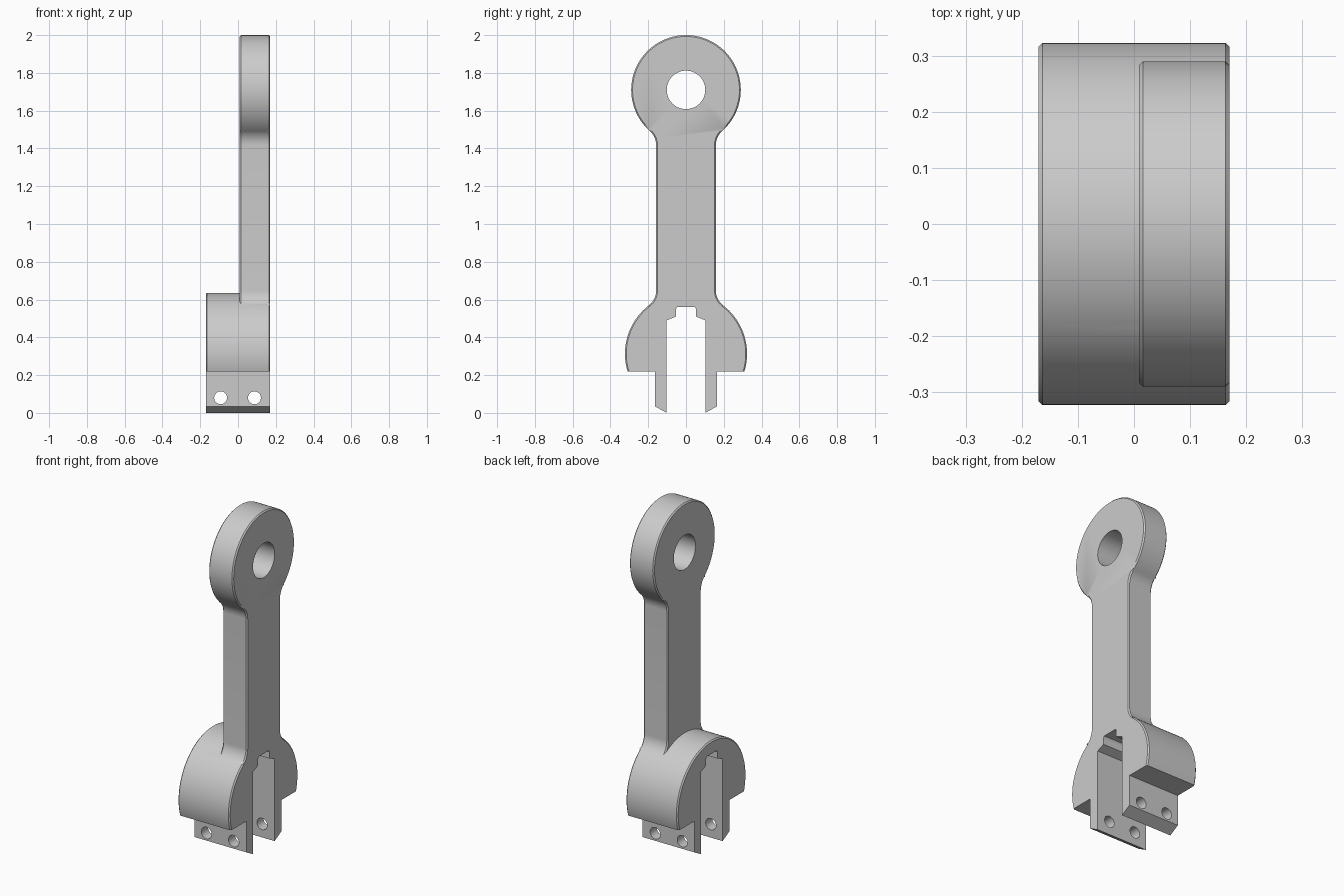
import bpy
import bmesh
from math import radians, degrees, sin, cos, asin, atan2, sqrt
from mathutils import Matrix

old = bpy.data.objects.get("Cube")
if old:
    bpy.data.objects.remove(old, do_unlink=True)

# Main sizes
HALF = 0.17            # half thickness of the clamp
ARM_BACK = 0.009       # inner face of the arm
HEAD_Z, HEAD_R = 1.71, 0.29
DRUM_Z, DRUM_R = 0.313, 0.323
NECK, FILLET = 0.158, 0.1
LEDGE = 0.22
BEVEL = 0.007

grey = bpy.data.materials.new("plain grey")
grey.use_nodes = True
grey.diffuse_color = (0.6, 0.6, 0.6, 1)
grey.node_tree.nodes["Principled BSDF"].inputs["Base Color"].default_value = grey.diffuse_color


def arc(y, z, r, start, end, steps):
    angles = [radians(start + (end - start) * i / steps) for i in range(steps + 1)]
    return [(y + r * cos(a), z + r * sin(a)) for a in angles]


def mirrored(half):
    return half + [(-y, z) for y, z in reversed(half) if y > 1e-5]


def make_object(name, bm):
    bmesh.ops.recalc_face_normals(bm, faces=bm.faces)
    mesh = bpy.data.meshes.new(name)
    bm.to_mesh(mesh)
    bm.free()
    mesh.materials.append(grey)
    obj = bpy.data.objects.new(name, mesh)
    bpy.context.collection.objects.link(obj)
    return obj


def extrude_profile(name, points, x0, x1, on_rim):
    """Extrude a y-z outline along x and chamfer the rim edges chosen by on_rim."""
    bm = bmesh.new()
    face = bm.faces.new([bm.verts.new((x0, y, z)) for y, z in points])
    grown = bmesh.ops.extrude_face_region(bm, geom=[face])["geom"]
    for v in grown:
        if isinstance(v, bmesh.types.BMVert):
            v.co.x = x1
    rim = [e for e in bm.edges
           if abs(e.verts[0].co.x - e.verts[1].co.x) < 1e-5
           and all(on_rim(v.co) for v in e.verts)]
    bmesh.ops.bevel(bm, geom=rim, offset=BEVEL, segments=1, affect='EDGES')
    return make_object(name, bm)


def cylinder(name, radius, depth, place, axis):
    bm = bmesh.new()
    turn = Matrix.Rotation(radians(90), 4, axis)
    bmesh.ops.create_cone(bm, cap_ends=True, segments=48, radius1=radius, radius2=radius,
                          depth=depth, matrix=Matrix.Translation(place) @ turn)
    return make_object(name, bm)


def combine(target, other, operation):
    mod = target.modifiers.new(operation.lower(), 'BOOLEAN')
    mod.object, mod.operation, mod.solver = other, operation, 'EXACT'
    bpy.context.view_layer.objects.active = target
    bpy.ops.object.modifier_apply(modifier=mod.name)
    bpy.data.objects.remove(other, do_unlink=True)


# Clamp: part-round body with two legs and a stepped slot
end = degrees(asin((LEDGE - DRUM_Z) / DRUM_R))
clamp_half = arc(0, DRUM_Z, DRUM_R, 90, end, 48) + [
    (0.165, LEDGE), (0.165, 0.035), (0.102, 0), (0.102, 0.49),
    (0.053, 0.51), (0.053, 0.55), (0.047, 0.56)]
rod = extrude_profile(
    "link_rod", mirrored(clamp_half), -HALF, HALF,
    lambda c: abs(sqrt(c.y ** 2 + (c.z - DRUM_Z) ** 2) - DRUM_R) < 1e-4)

# Arm: round eye and straight neck, filleted into both round parts
side = NECK + FILLET
high = HEAD_Z - sqrt((HEAD_R + FILLET) ** 2 - side ** 2)
low = DRUM_Z + sqrt((DRUM_R + FILLET) ** 2 - side ** 2)
head_end = degrees(atan2(high - HEAD_Z, side))
foot_end = degrees(atan2(low - DRUM_Z, side))
arm_half = (arc(0, HEAD_Z, HEAD_R, 90, head_end, 48)
            + arc(side, high, FILLET, 180 + head_end, 180, 10)[1:]
            + arc(side, low, FILLET, 180, 180 + foot_end, 10))
foot_z = arm_half[-1][1]
arm = extrude_profile("arm", mirrored(arm_half), ARM_BACK, HALF,
                      lambda c: c.z > foot_z + 1e-4)
combine(rod, arm, 'UNION')

# Eye bore and the two bolt holes through the legs
combine(rod, cylinder("eye_bore", 0.102, 1, (0, 0, HEAD_Z), 'Y'), 'DIFFERENCE')
for x in (-0.092, 0.087):
    combine(rod, cylinder("bolt_hole", 0.034, 1, (x, 0, 0.08), 'X'), 'DIFFERENCE')

bpy.ops.object.select_all(action='DESELECT')
rod.select_set(True)
bpy.context.view_layer.objects.active = rod
bpy.ops.object.shade_smooth_by_angle(angle=radians(30))
